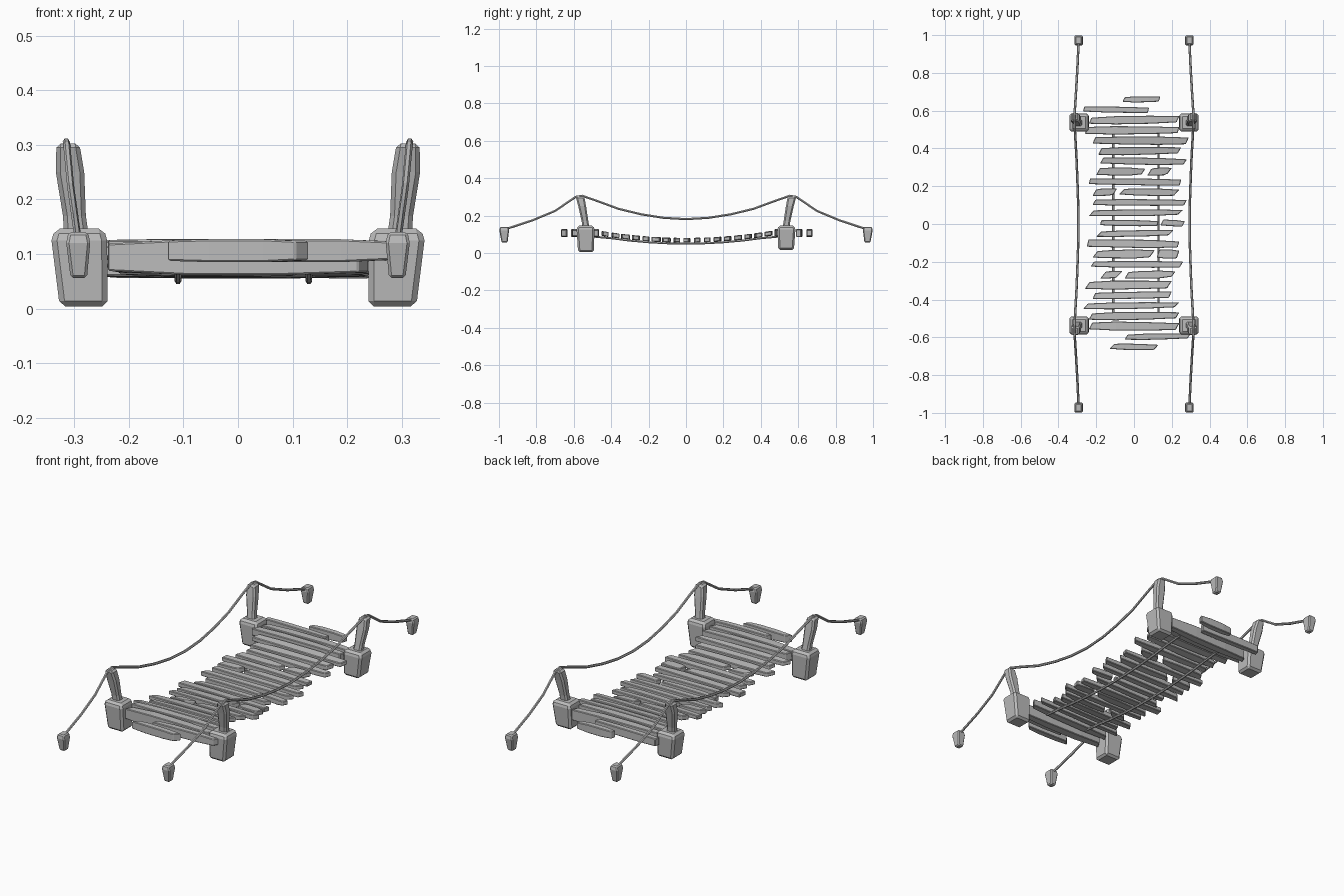
import bpy, bmesh, random
from mathutils import Vector

random.seed(7)
if "Cube" in bpy.data.objects:
    bpy.data.objects.remove(bpy.data.objects["Cube"])

GREY = (0.5, 0.5, 0.5, 1)
mat = bpy.data.materials.new("weathered grey")
mat.use_nodes = True
mat.diffuse_color = GREY
mat.node_tree.nodes["Principled BSDF"].inputs["Base Color"].default_value = GREY


def loft(name, rings, bevel=0):
    """Skin a solid through a list of four-point rings."""
    bm = bmesh.new()
    loops = [[bm.verts.new(p) for p in ring] for ring in rings]
    for a, b in zip(loops, loops[1:]):
        for i in range(4):
            j = (i + 1) % 4
            bm.faces.new((a[i], a[j], b[j], b[i]))
    bm.faces.new(loops[0][::-1])
    bm.faces.new(loops[-1])
    bmesh.ops.recalc_face_normals(bm, faces=bm.faces)
    mesh = bpy.data.meshes.new(name)
    bm.to_mesh(mesh)
    bm.free()
    obj = bpy.data.objects.new(name, mesh)
    bpy.context.collection.objects.link(obj)
    mesh.materials.append(mat)
    if bevel:
        mod = obj.modifiers.new("worn edges", "BEVEL")
        mod.width, mod.segments, mod.limit_method = bevel, 1, "ANGLE"
    return obj


def upright(name, sections, sx, sy, bevel):
    """Stack square sections (x, y, z, half x, half y) in one corner."""
    corners = ((-1, -1), (1, -1), (1, 1), (-1, 1))
    return loft(name, [[(sx * (x + a * hx), sy * (y + b * hy), z) for a, b in corners]
                       for x, y, z, hx, hy in sections], bevel)


def rope(name, points, radius):
    curve = bpy.data.curves.new(name, "CURVE")
    curve.dimensions = "3D"
    curve.bevel_depth, curve.bevel_resolution = radius, 1
    curve.use_fill_caps = True
    spline = curve.splines.new("POLY")
    spline.points.add(len(points) - 1)
    for p, co in zip(spline.points, points):
        p.co = (*co, 1)
    spline.use_smooth = False
    obj = bpy.data.objects.new(name, curve)
    bpy.context.collection.objects.link(obj)
    curve.materials.append(mat)


def sag(y):
    return 0.068 + 0.18 * min(abs(y), 0.46) ** 2


def plank(name, x0, x1, y, z, width, height):
    """Rough board with slanted ends and an uneven outline."""
    skew = random.uniform(0.005, 0.03)
    slope = 0.36 * y if abs(y) < 0.46 else 0
    drift = random.uniform(-0.004, 0.004)
    rings = []
    for t in (0, 0.3, 0.68, 1):
        end = t in (0, 1)
        w = width / 2 * (random.uniform(0.7, 0.9) if end else random.uniform(0.92, 1.08))
        h = height / 2 * (random.uniform(0.75, 0.95) if end else 1)
        ring = []
        for a, b in ((-1, -1), (1, -1), (1, 1), (-1, 1)):
            x = x0 + (x1 - x0) * t
            if t == 0:
                x += skew * (a + 1) / 2
            elif t == 1:
                x -= skew * (1 - a) / 2
            ring.append((x, y + a * w + drift * (t * 2 - 1), z + b * h + slope * a * w))
        rings.append(ring)
    loft(name, rings, 0.003)


# Deck boards, back to front; split rows hold two boards
ROWS = [[(-.06, .14)], [(-.27, .08)], [(-.24, .24)], [(-.26, .24)], [(-.22, .29)],
        [(-.19, .25)], [(-.18, .28)], [(-.2, .06), (.07, .2)], [(-.24, .25)],
        [(-.22, -.09), (-.08, .24)], [(-.22, .28)], [(-.24, .26)],
        [(-.18, .13), (.14, .27)], [(-.2, .21)], [(-.25, .24)],
        [(-.22, .11), (.12, .24)], [(-.23, .26)], [(-.18, -.06), (-.05, .22)],
        [(-.26, .2)], [(-.22, .2)], [(-.27, .24)], [(-.24, .24)], [(-.24, .24)],
        [(-.05, .3)], [(-.13, .13)]]
for row, boards in enumerate(ROWS):
    y = 0.66 - 0.0546 * row
    height = 0.042 if abs(y) > 0.47 else 0.026
    z, width = sag(y), random.uniform(0.034, 0.046)
    if 0.52 < abs(y) < 0.58:      # deep threshold beams between the footings
        height, z, width = 0.065, 0.094, 0.045
    if abs(y) > 0.58:
        width = 0.033
    for n, (x0, x1) in enumerate(boards):
        plank(f"deck_plank_{row + 1}_{n + 1}", x0, x1, y, z, width, height)

# Ropes carrying the deck
steps = [i / 10 for i in range(-5, 6)]
for side, x in (("right", -0.11), ("left", 0.13)):
    rope(f"{side}_deck_rope", [(x, y, sag(y) - 0.018) for y in steps], 0.006)

# Footings, leaning posts, ground anchors
for sx, side in ((-1, "right"), (1, "left")):
    for sy, end in ((-1, "front"), (1, "back")):
        low = 0.004 if sy < 0 else 0.016
        upright(f"{end}_{side}_footing", [(.283, .535, low, .044, .042),
                (.291, .537, .125, .051, .048), (.291, .537, .147, .045, .042)], sx, sy, 0.01)
        upright(f"{end}_{side}_post", [(.293, .53, .1, .024, .02), (.3, .54, .17, .021, .018),
                (.308, .555, .25, .026, .021), (.312, .567, .303, .021, .023)], sx, sy, 0.008)
        upright(f"{end}_{side}_anchor", [(.292, .97, .056, .015, .016),
                (.293, .972, .12, .022, .026), (.293, .972, .14, .018, .022)], sx, sy, 0.005)

# Hand ropes slung over the post tops
HALF = [(.293, .972, .125), (.3, .82, .175), (.307, .7, .225), (.314, .59, .3), (.315, .555, .306),
        (.312, .48, .28), (.305, .36, .236), (.3, .24, .207), (.296, .12, .188)]
path = HALF + [(.295, 0, .181)] + [(x, -y, z) for x, y, z in HALF[::-1]]
for sx, side in ((-1, "right"), (1, "left")):
    rope(f"{side}_hand_rope", [(sx * x, y, z) for x, y, z in path], 0.0065)
